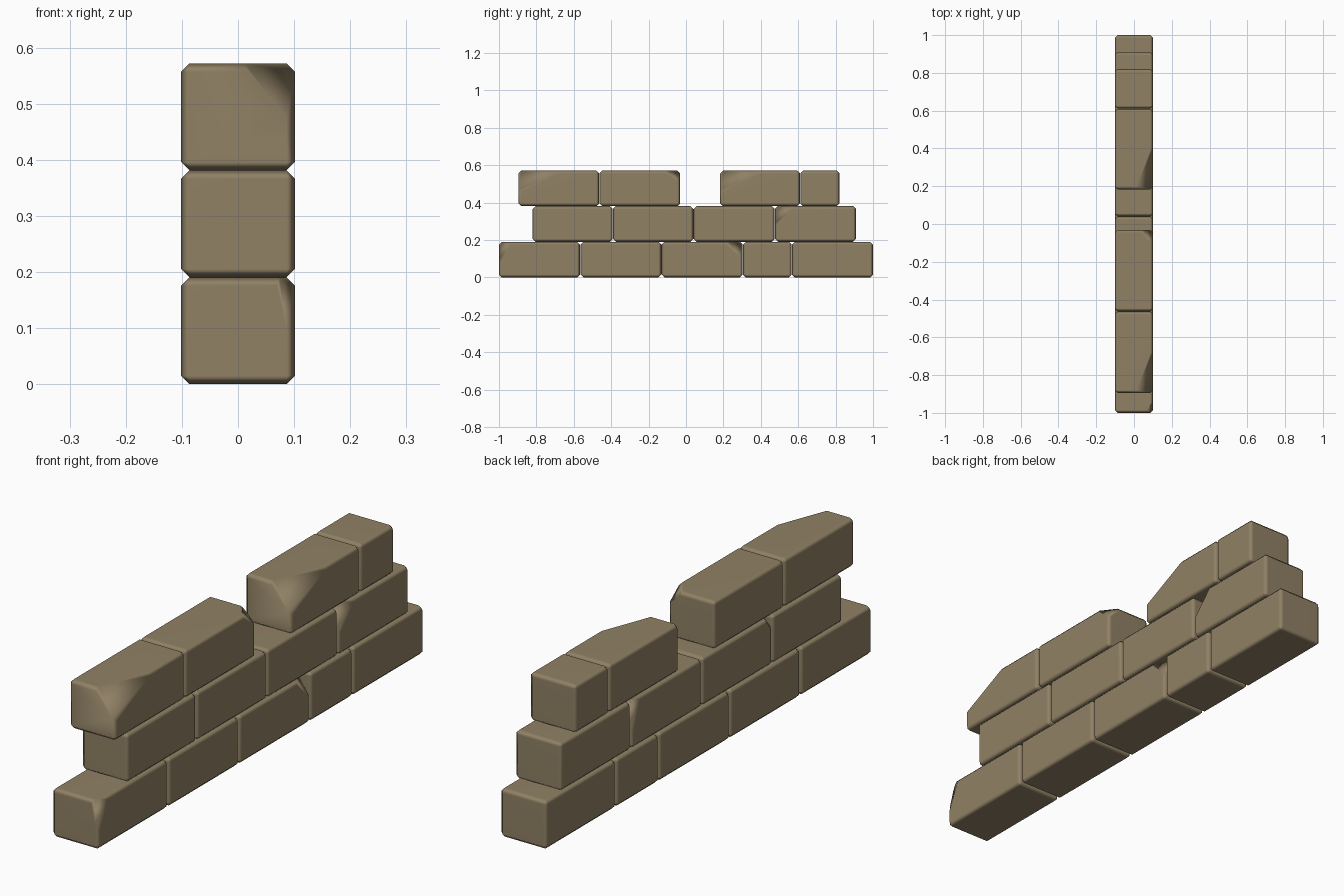
import bpy, bmesh
from mathutils import Vector

if "Cube" in bpy.data.objects:
    bpy.data.objects.remove(bpy.data.objects["Cube"])

stone = bpy.data.materials.new("tan stone")
stone.diffuse_color = (0.28, 0.22, 0.13, 1)
stone.use_nodes = True
stone.node_tree.nodes["Principled BSDF"].inputs["Base Color"].default_value = stone.diffuse_color

H = 0.1905     # course height
W = 0.1015     # half thickness of the wall
BEVEL = 0.015


def brick(name, course, y0, y1, chips=()):
    """Bevelled block; each chip = (corner signs, cut lengths along x, y, z)."""
    lo = Vector((-W, y0, course * H))
    hi = Vector((W, y1, (course + 1) * H))
    mid, size = (lo + hi) / 2, hi - lo
    bm = bmesh.new()
    bmesh.ops.create_cube(bm, size=1)
    for v in bm.verts:
        v.co = Vector(a * b for a, b in zip(v.co, size))
    bmesh.ops.bevel(bm, geom=bm.edges[:], offset=BEVEL, segments=1,
                    affect='EDGES', profile=0.5)
    # slice the broken corners off and close the cut
    for sign, cut in chips:
        corner = Vector(s * d / 2 for s, d in zip(sign, size))
        normal = Vector(s / c for s, c in zip(sign, cut)).normalized()
        point = corner - Vector((sign[0] * cut[0], 0, 0))
        bmesh.ops.bisect_plane(bm, geom=bm.verts[:] + bm.edges[:] + bm.faces[:],
                               plane_co=point, plane_no=normal, clear_outer=True)
        bmesh.ops.holes_fill(bm, edges=[e for e in bm.edges if e.is_boundary], sides=0)
    bmesh.ops.recalc_face_normals(bm, faces=bm.faces[:])
    for f in bm.faces:
        f.smooth = True
    me = bpy.data.meshes.new(name)
    bm.to_mesh(me)
    bm.free()
    me.materials.append(stone)
    ob = bpy.data.objects.new(name, me)
    ob.location = mid
    bpy.context.collection.objects.link(ob)
    ob.modifiers.new("soft edges", 'WEIGHTED_NORMAL').weight = 70


FRONT, BACK = (1, -1, 1), (1, 1, 1)            # top corners on the +x side
big_chip = [(FRONT, (0.095, 0.25, 0.12))]

# bottom course
brick("bottom_brick_1", 0, -1.0, -0.567, [(FRONT, (0.035, 0.07, 0.16))])
brick("bottom_brick_2", 0, -0.563, -0.132)
brick("bottom_brick_3", 0, -0.130, 0.303, [(BACK, (0.06, 0.10, 0.10))])
brick("bottom_half_brick", 0, 0.305, 0.565)
brick("bottom_brick_4", 0, 0.567, 1.0)

# middle course
brick("middle_brick_1", 1, -0.82, -0.392)
brick("middle_brick_2", 1, -0.39, 0.039, [((-1, -1, 1), (0.05, 0.05, 0.06))])
brick("middle_brick_3", 1, 0.041, 0.474, [((-1, 1, 1), (0.03, 0.06, 0.18))])
brick("middle_brick_4", 1, 0.476, 0.909, [(FRONT, (0.06, 0.11, 0.12))])

# broken top course with a gap
brick("top_brick_1", 2, -0.895, -0.464, big_chip)
brick("top_brick_2", 2, -0.462, -0.031, [(BACK, (0.07, 0.09, 0.07))])
brick("top_brick_3", 2, 0.183, 0.609, big_chip)
brick("top_half_brick", 2, 0.611, 0.82)
